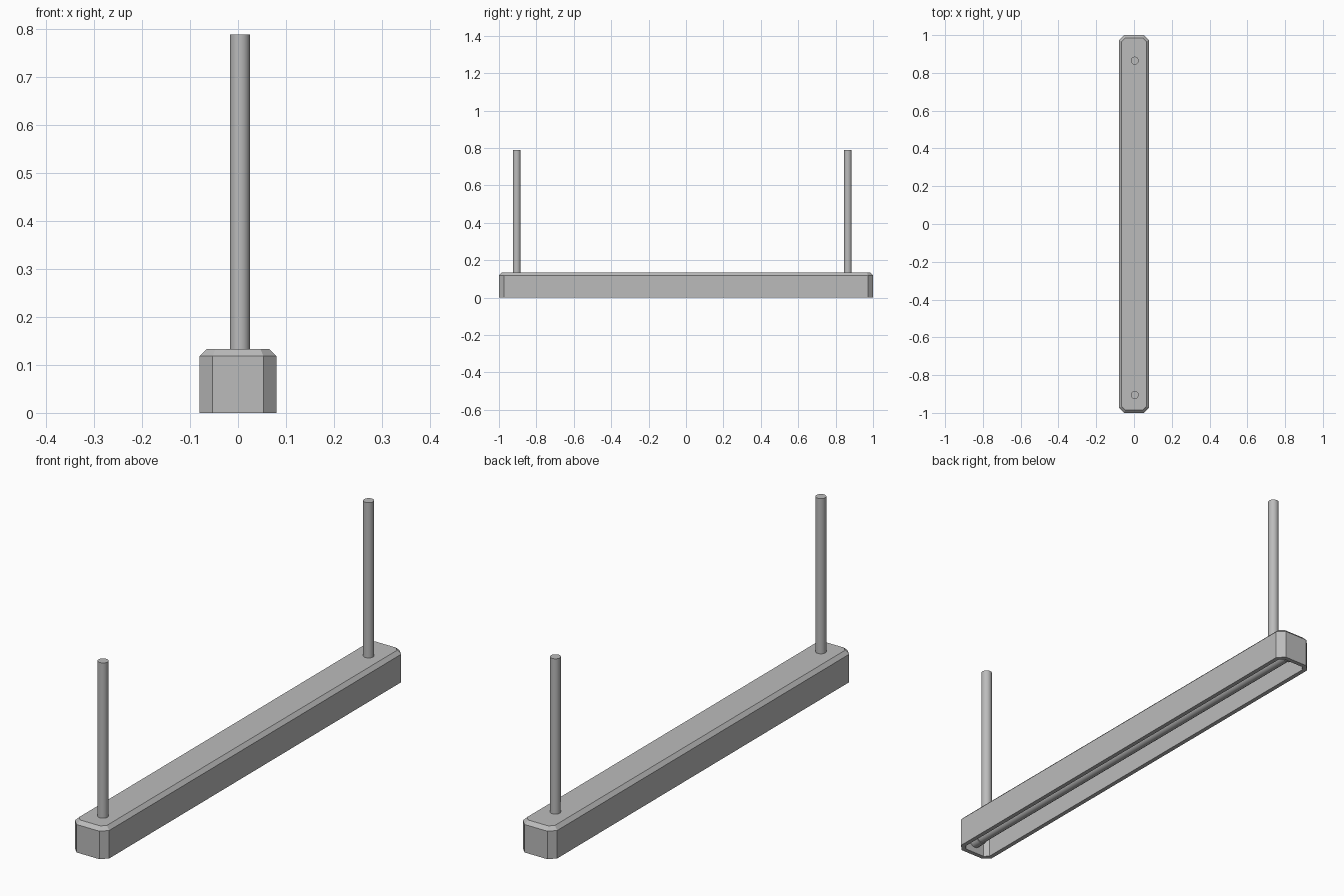
import bpy, bmesh, math
from mathutils import Vector

cube = bpy.data.objects.get("Cube")
if cube:
    bpy.data.objects.remove(cube, do_unlink=True)

# Single grey paint
grey = bpy.data.materials.new("grey metal")
grey.use_nodes = True
colour = (0.5, 0.5, 0.5, 1)
grey.diffuse_color = colour
grey.node_tree.nodes["Principled BSDF"].inputs["Base Color"].default_value = colour

HALF_W, HALF_L, CUT = 0.08, 1.0, 0.027
SHOULDER, TOP, CEILING = 0.118, 0.133, 0.115


def chamfered_ring(bm, inset, z):
    """Rectangle with cut corners, drawn inward by inset."""
    x, y = HALF_W - inset, HALF_L - inset
    c = CUT - inset * (2 - math.sqrt(2))
    corners = [(x, y - c), (x - c, y), (c - x, y), (-x, y - c),
               (-x, c - y), (c - x, -y), (x - c, -y), (x, c - y)]
    return [bm.verts.new((px, py, z)) for px, py in corners]


def add_cylinder(name, radius, start, end, sides=16):
    start, end = Vector(start), Vector(end)
    axis = end - start
    bpy.ops.mesh.primitive_cylinder_add(
        vertices=sides, radius=radius, depth=axis.length,
        location=(start + end) / 2,
        rotation=axis.to_track_quat('Z', 'Y').to_euler())
    obj = bpy.context.object
    obj.name = name
    obj.data.materials.append(grey)
    bpy.ops.object.shade_smooth_by_angle(angle=math.radians(40))
    return obj


# Hollow housing, open underneath
bm = bmesh.new()
levels = [(0.018, CEILING), (0.018, 0), (0, 0), (0, SHOULDER), (0.015, TOP)]
rings = [chamfered_ring(bm, inset, z) for inset, z in levels]
for a, b in zip(rings, rings[1:]):
    for i in range(8):
        j = (i + 1) % 8
        bm.faces.new((a[i], a[j], b[j], b[i]))
bm.faces.new(rings[0])
bm.faces.new(rings[-1])
bmesh.ops.recalc_face_normals(bm, faces=bm.faces)
mesh = bpy.data.meshes.new("housing")
bm.to_mesh(mesh)
bm.free()
mesh.materials.append(grey)
housing = bpy.data.objects.new("housing", mesh)
bpy.context.collection.objects.link(housing)

# Hanging rods
for name, y in (("front_rod", -0.905), ("back_rod", 0.865)):
    add_cylinder(name, 0.021, (0.004, y, 0.125), (0.004, y, 0.788))

# Lamp tube in the recess with its end sockets
add_cylinder("lamp_tube", 0.022, (0, -0.95, 0.05), (0, 0.95, 0.05))
for name, side in (("front_socket", -1), ("back_socket", 1)):
    add_cylinder(name, 0.026, (0, side * 0.94, 0.05), (0, side * 0.982, 0.05))
